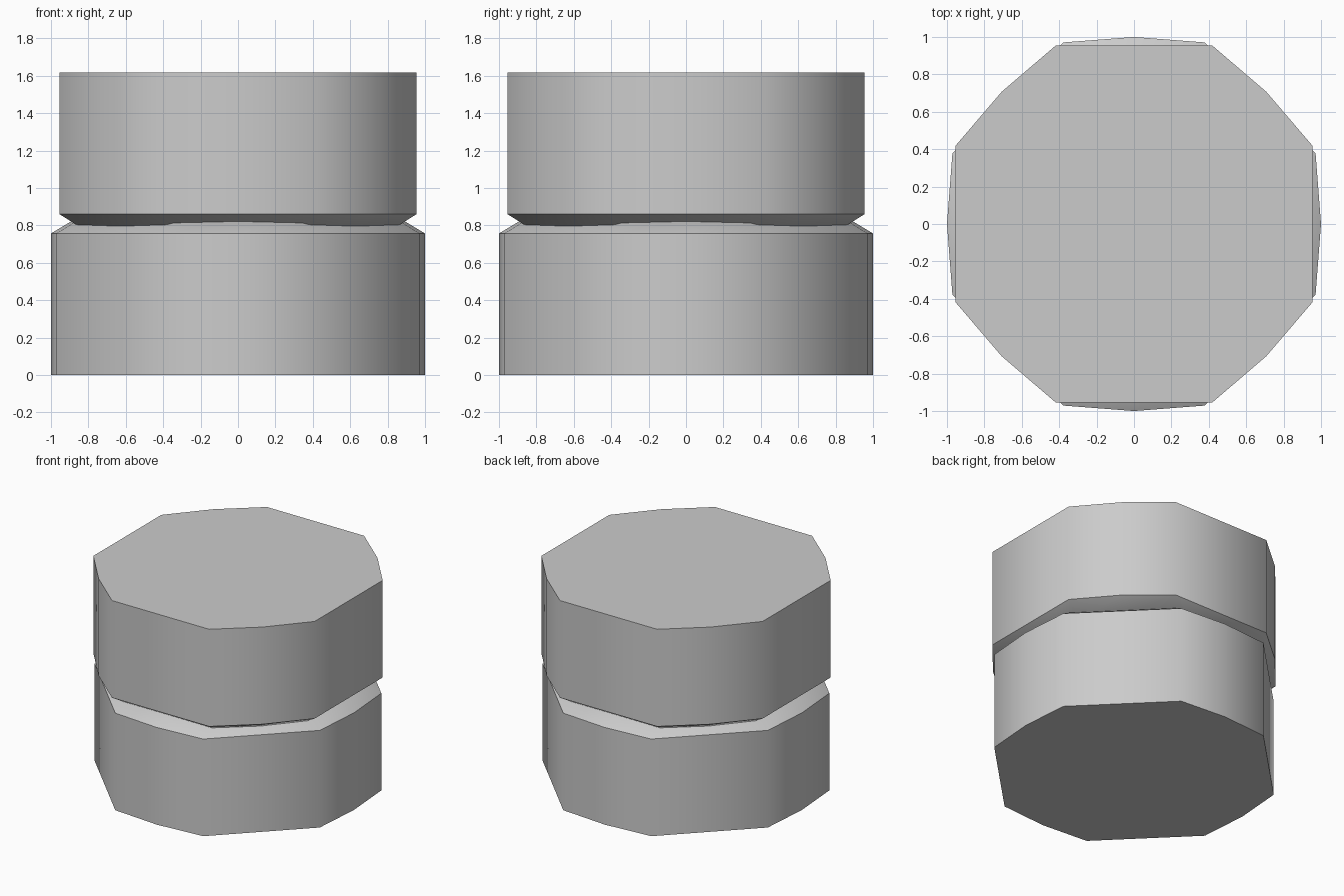
import bpy
import bmesh
from math import radians, sin, cos

cube = bpy.data.objects.get("Cube")
if cube:
    bpy.data.objects.remove(cube, do_unlink=True)

grey = bpy.data.materials.new("plain_grey")
grey.use_nodes = True
colour = (0.6, 0.6, 0.6, 1)
grey.diffuse_color = colour
grey.node_tree.nodes["Principled BSDF"].inputs["Base Color"].default_value = colour


def outline(turn):
    """Four gently bent sides joined by four flat sides."""
    points = []
    for quarter in range(4):
        for offset, radius in ((-21.3, 1.042), (0, 1.0), (21.3, 1.042)):
            a = radians(turn + 90 * quarter + offset)
            points.append((radius * cos(a), radius * sin(a)))
    return points


def drum(name, turn, rings):
    """Loft the outline through (height, scale) rings and cap both ends."""
    bm = bmesh.new()
    loops = [[bm.verts.new((x * s, y * s, z)) for x, y in outline(turn)]
             for z, s in rings]
    for low, high in zip(loops, loops[1:]):
        for i in range(len(low)):
            j = (i + 1) % len(low)
            bm.faces.new((low[i], low[j], high[j], high[i]))
    bm.faces.new(loops[0][::-1])
    bm.faces.new(loops[-1])
    bmesh.ops.recalc_face_normals(bm, faces=bm.faces)
    mesh = bpy.data.meshes.new(name)
    bm.to_mesh(mesh)
    bm.free()
    mesh.materials.append(grey)
    obj = bpy.data.objects.new(name, mesh)
    bpy.context.collection.objects.link(obj)
    bpy.ops.object.select_all(action='DESELECT')
    obj.select_set(True)
    bpy.context.view_layer.objects.active = obj
    bpy.ops.object.shade_smooth_by_angle(angle=radians(50))


# Lower drum, chamfered at its top rim
drum("lower_drum", 0, [(0, 1), (0.757, 1), (0.847, 0.85)])
# Upper drum, turned an eighth, chamfered at its bottom rim
drum("upper_drum", 45, [(0.77, 0.85), (0.86, 1), (1.617, 1)])
